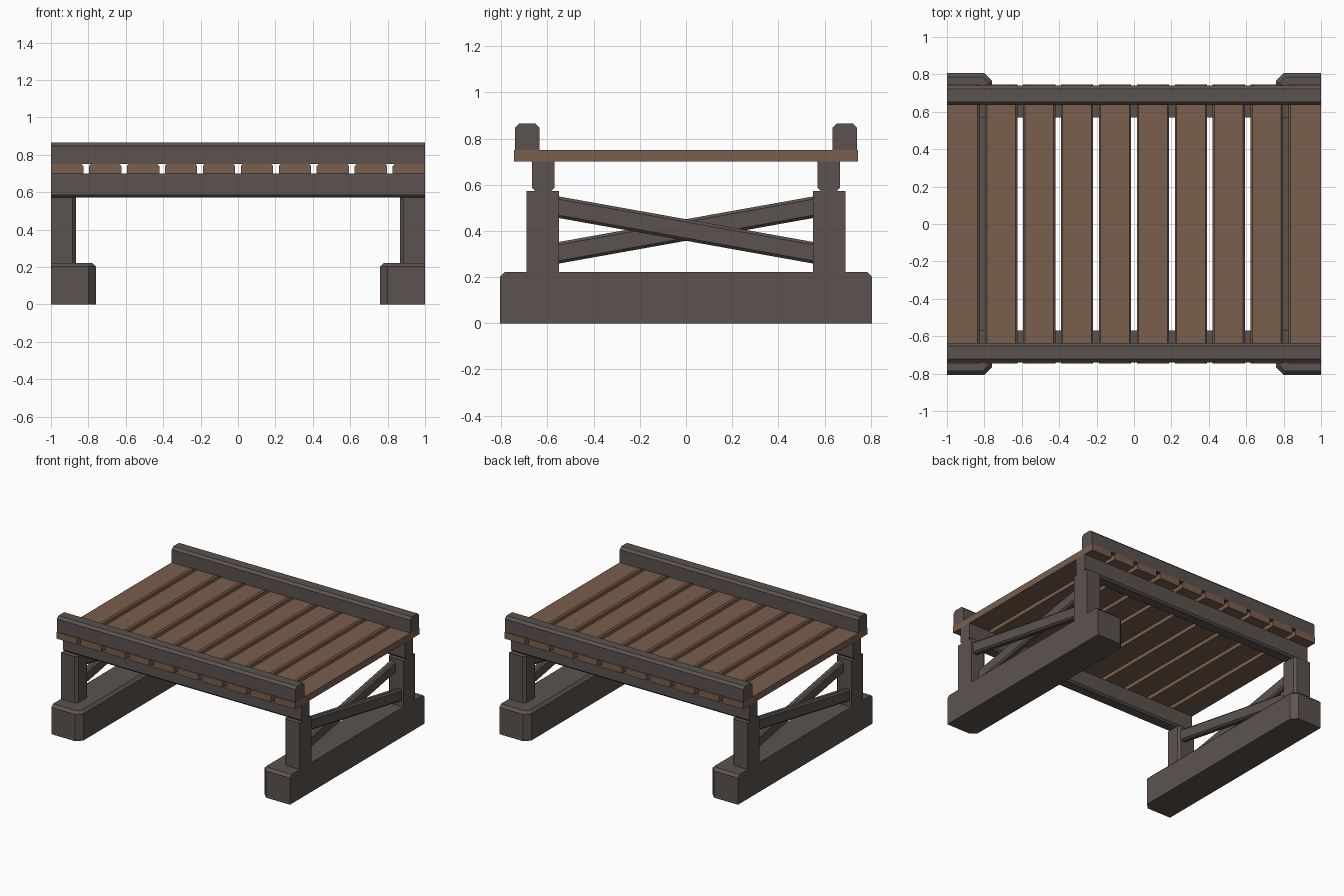
import bpy, bmesh, math
from mathutils import Matrix, Vector

cube = bpy.data.objects.get("Cube")
if cube:
    bpy.data.objects.remove(cube, do_unlink=True)


def material(name, rgb):
    m = bpy.data.materials.new(name)
    m.use_nodes = True
    colour = (*rgb, 1)
    m.diffuse_color = colour
    m.node_tree.nodes["Principled BSDF"].inputs["Base Color"].default_value = colour
    return m


plank_wood = material("plank brown", (0.19, 0.112, 0.074))
frame_wood = material("dark grey wood", (0.105, 0.086, 0.077))


def chamfer(bm, width, rule):
    edges = [e for e in bm.edges
             if rule((e.verts[0].co + e.verts[1].co) / 2, (e.verts[1].co - e.verts[0].co).normalized())]
    bmesh.ops.bevel(bm, geom=edges, offset=width, segments=1, affect='EDGES')


def timber(name, lo, hi, mat, cuts=(), turn=None):
    """Box from lo to hi; cuts are (width, rule(midpoint, direction)) chamfers."""
    lo, hi = Vector(lo), Vector(hi)
    centre, size = (lo + hi) / 2, hi - lo
    bm = bmesh.new()
    bmesh.ops.create_cube(bm, size=1)
    bmesh.ops.scale(bm, vec=size, verts=bm.verts)
    for width, rule in cuts:
        chamfer(bm, width, rule)
    if turn:
        bm.transform(turn)
    bm.transform(Matrix.Translation(centre))
    bmesh.ops.recalc_face_normals(bm, faces=bm.faces)
    mesh = bpy.data.meshes.new(name)
    bm.to_mesh(mesh)
    bm.free()
    mesh.materials.append(mat)
    obj = bpy.data.objects.new(name, mesh)
    bpy.context.collection.objects.link(obj)
    return obj


def along(axis):
    return lambda c, d: abs(d[axis]) > 0.9


def span(side, a, b):
    return min(side * a, side * b), max(side * a, side * b)


# Deck planks with softened long upper edges; outer ends stay flat
COUNT, WIDTH = 10, 0.173
pitch = (2 - WIDTH) / (COUNT - 1)
for i in range(COUNT):
    x = -1 + i * pitch

    def plank_edge(c, d, i=i):
        outer = (i == 0 and c.x < 0) or (i == COUNT - 1 and c.x > 0)
        return abs(d.y) > 0.9 and c.z > 0 and not outer

    timber(f"deck_plank_{i + 1}", (x, -0.745, 0.7), (x + WIDTH, 0.745, 0.75),
           plank_wood, [(0.01, plank_edge)])

# Rails on top and bearers below the deck
for side, label in ((-1, "front"), (1, "back")):
    y0, y1 = span(side, 0.635, 0.74)
    timber(f"{label}_rail", (-1, y0, 0.75), (1, y1, 0.865), frame_wood,
           [(0.018, lambda c, d: abs(d.x) > 0.9 and c.z > 0)])
    y0, y1 = span(side, 0.57, 0.667)
    timber(f"{label}_bearer", (-1, y0, 0.573), (1, y1, 0.7), frame_wood,
           [(0.013, lambda c, d: abs(d.x) > 0.9 and c.z < 0)])

# Trestles at both ends
for s, label in ((1, "left"), (-1, "right")):
    def inner_upright(c, d, s=s):
        return abs(d.z) > 0.9 and c.x * s < 0

    def top_inner(c, d, s=s):
        return c.z > 0.1 and abs(d.z) < 0.1 and not (abs(d.y) > 0.9 and c.x * s > 0)

    x0, x1 = span(s, 0.76, 1)
    timber(f"{label}_foot", (x0, -0.806, 0), (x1, 0.806, 0.222), frame_wood,
           [(0.04, inner_upright), (0.02, top_inner)])

    x0, x1 = span(s, 0.867, 1)
    for side, end in ((-1, "front"), (1, "back")):
        y0, y1 = span(side, 0.55, 0.69)
        timber(f"{label}_{end}_post", (x0, y0, 0.2), (x1, y1, 0.573), frame_wood,
               [(0.018, inner_upright)])

    # Crossed braces, the outer one falling the opposite way to the inner one
    slope = math.atan2(0.197, 1.1)
    for way, inner, outer, place in ((-1, 0.935, 0.985, "outer"), (1, 0.883, 0.933, "inner")):
        x0, x1 = span(s, inner, outer)
        timber(f"{label}_{place}_brace", (x0, -0.575, 0.358), (x1, 0.575, 0.45), frame_wood,
               [(0.012, along(1))], Matrix.Rotation(way * s * slope, 4, 'X'))
